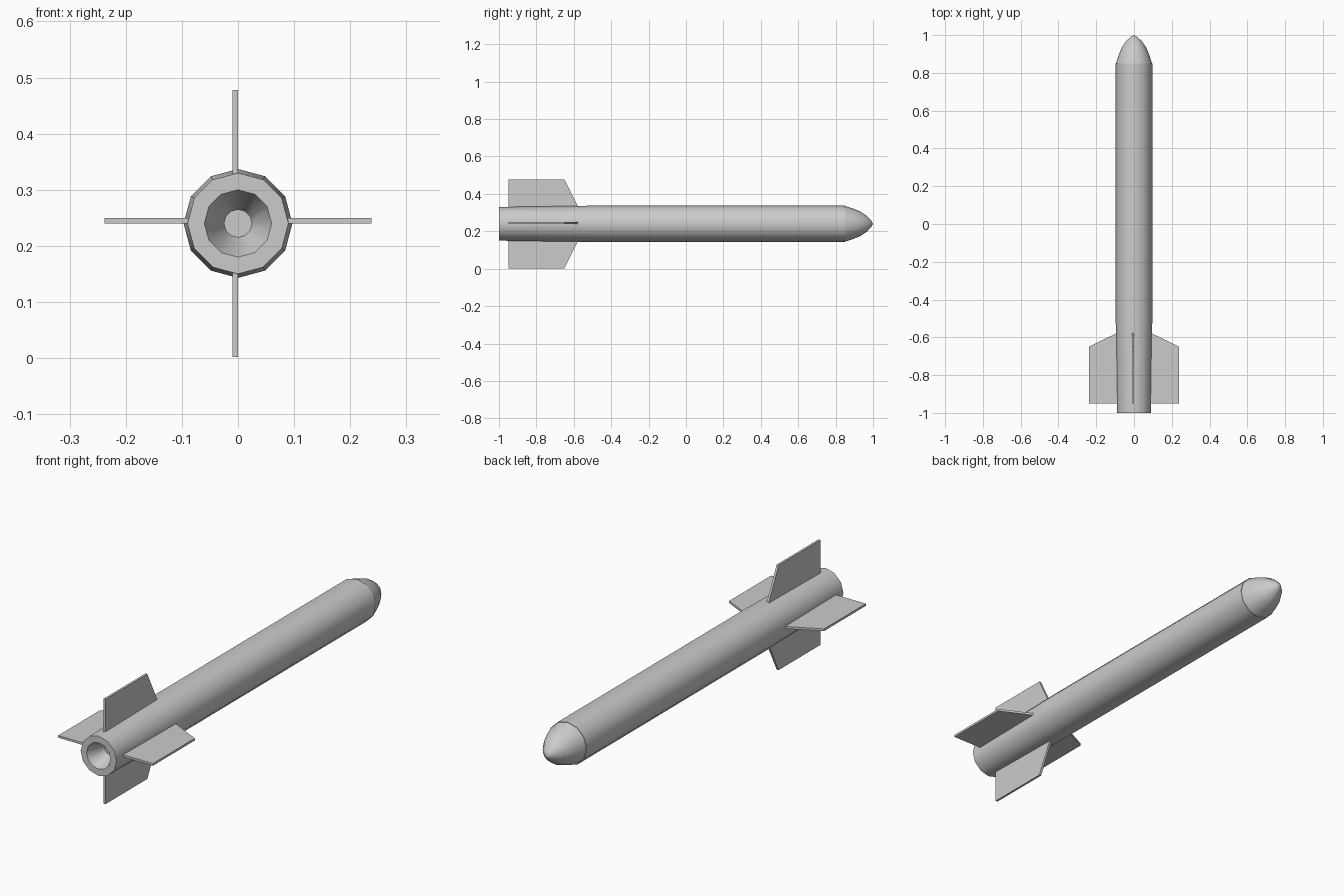
import bpy, bmesh
from math import sin, cos, pi, radians
from mathutils import Matrix, Vector

if "Cube" in bpy.data.objects:
    bpy.data.objects.remove(bpy.data.objects["Cube"])

AXIS_Z = 0.24
SIDES = 12


def finish(name, bm):
    bmesh.ops.recalc_face_normals(bm, faces=bm.faces[:])
    mesh = bpy.data.meshes.new(name)
    bm.to_mesh(mesh)
    bm.free()
    obj = bpy.data.objects.new(name, mesh)
    bpy.context.collection.objects.link(obj)
    return obj


def lathe(name, profile):
    """Revolve (y, radius) points round the long axis; radius 0 gives a tip."""
    bm = bmesh.new()
    rings = []
    for y, r in profile:
        n = SIDES if r > 0 else 1
        rings.append([bm.verts.new((r * cos(2 * pi * i / SIDES), y,
                                    AXIS_Z + r * sin(2 * pi * i / SIDES)))
                      for i in range(n)])
    for a, b in zip(rings, rings[1:]):
        for i in range(SIDES):
            j = (i + 1) % SIDES
            if len(b) == 1:
                bm.faces.new((a[i], a[j], b[0]))
            else:
                bm.faces.new((a[i], a[j], b[j], b[i]))
    if len(rings[0]) > 1:
        bm.faces.new(rings[0])
    if len(rings[-1]) > 1:
        bm.faces.new(rings[-1])
    obj = finish(name, bm)
    bpy.ops.object.select_all(action='DESELECT')
    obj.select_set(True)
    bpy.context.view_layer.objects.active = obj
    bpy.ops.object.shade_smooth_by_angle(angle=radians(40))
    return obj


def fin(name, angle, offset):
    """Flat swept fin, 0.01 thick, turned round the long axis."""
    outline = [(0.085, -0.95), (0.238, -0.95), (0.238, -0.65),
               (0.097, -0.58), (0.085, -0.574)]
    bm = bmesh.new()
    face = bm.faces.new([bm.verts.new((r, y, -0.005)) for r, y in outline])
    ext = bmesh.ops.extrude_face_region(bm, geom=[face])
    top = [v for v in ext["geom"] if isinstance(v, bmesh.types.BMVert)]
    bmesh.ops.translate(bm, verts=top, vec=(0, 0, 0.01))
    bm.transform(Matrix.Translation(Vector(offset) + Vector((0, 0, AXIS_Z)))
                 @ Matrix.Rotation(angle, 4, 'Y'))
    return finish(name, bm)


# Body tube with tapered tail and hollow exhaust
lathe("body_tube", [(-0.92, 0.025), (-1.0, 0.06), (-1.0, 0.09),
                    (-0.5, 0.097), (0.85, 0.097)])

# Rounded nose
lathe("nose_cone", [(0.85, 0.095), (0.89, 0.083), (0.93, 0.067),
                    (0.965, 0.044), (0.99, 0.018), (1.0, 0)])

# Four tail fins, each pair slightly off the axis
fin("fin_right", 0, (0, 0, 0.005))
fin("fin_left", pi, (0, 0, 0.005))
fin("fin_top", -pi / 2, (-0.005, 0, 0))
fin("fin_bottom", pi / 2, (-0.005, 0, 0))
